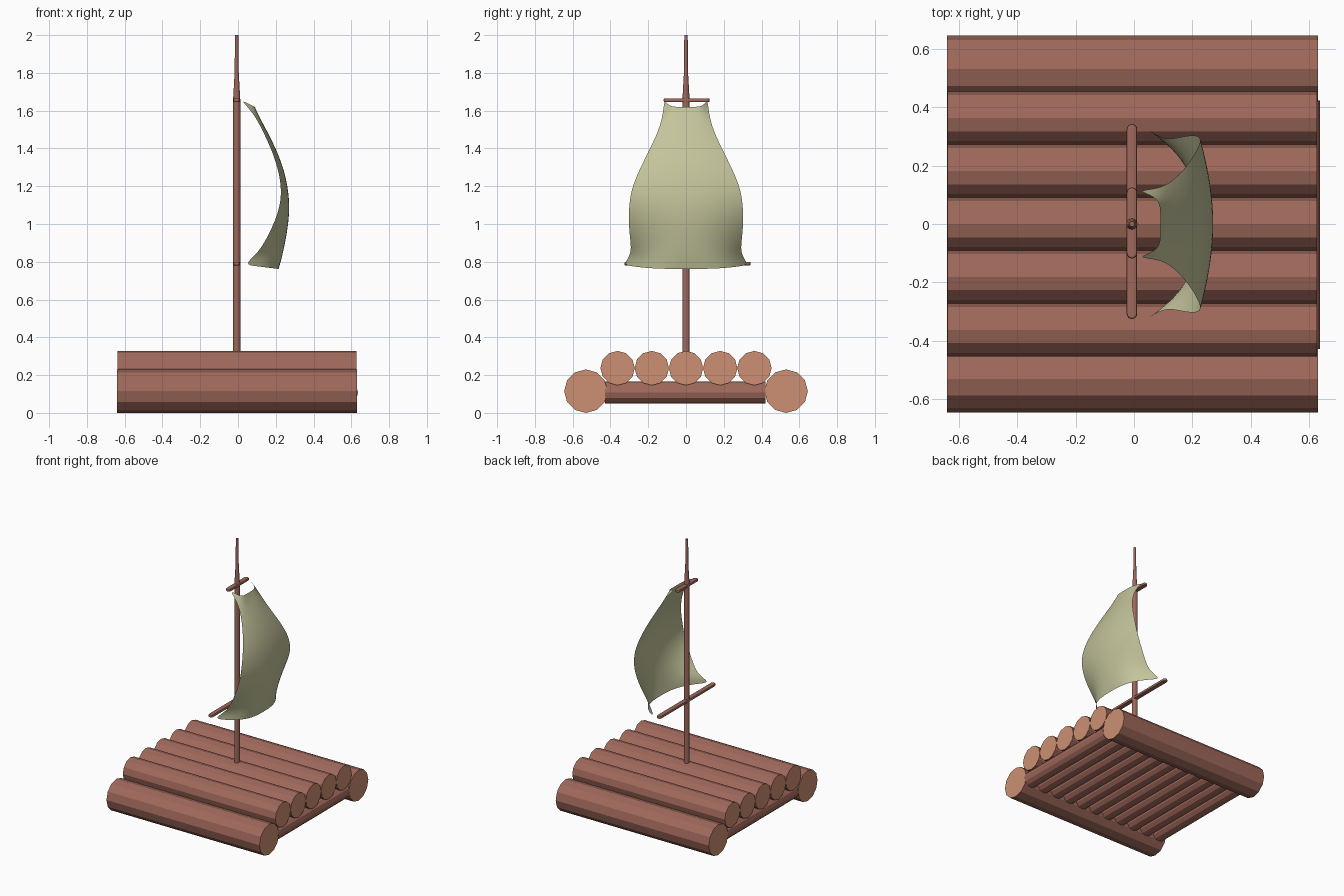
import bpy, bmesh
from math import pi, cos, sin
from mathutils import Matrix, Vector

if "Cube" in bpy.data.objects:
    bpy.data.objects.remove(bpy.data.objects["Cube"])


def material(name, rgb):
    m = bpy.data.materials.new(name)
    m.use_nodes = True
    m.diffuse_color = (*rgb, 1)
    m.node_tree.nodes["Principled BSDF"].inputs["Base Color"].default_value = (*rgb, 1)
    return m


bark = material("bark brown", (0.35, 0.14, 0.105))
cut_wood = material("cut wood", (0.61, 0.28, 0.17))
canvas = material("canvas", (0.55, 0.55, 0.33))


def add_object(name, bm, *mats):
    mesh = bpy.data.meshes.new(name)
    bm.to_mesh(mesh)
    bm.free()
    for m in mats:
        mesh.materials.append(m)
    obj = bpy.data.objects.new(name, mesh)
    bpy.context.scene.collection.objects.link(obj)
    return obj


def log(name, centre, radius, length, axis):
    """Twelve-sided log along X or Y with pale sawn ends."""
    bm = bmesh.new()
    turn = Matrix.Rotation(pi / 2, 4, "Y" if axis == "X" else "X")
    bmesh.ops.create_cone(bm, cap_ends=True, segments=12, radius1=radius,
                          radius2=radius, depth=length,
                          matrix=Matrix.Translation(centre) @ turn)
    for f in bm.faces:
        f.material_index = 1 if len(f.verts) > 4 else 0
    return add_object(name, bm, bark, cut_wood)


# Raft: two large outer logs, five deck logs, a layer of cross logs
for side, y in (("left", 0.53), ("right", -0.53)):
    log("outer_log_" + side, (-0.005, y, 0.115), 0.115, 1.27, "X")
for i in range(5):
    log(f"deck_log_{i + 1}", (-0.006, (i - 2) * 0.181, 0.237), 0.091, 1.266, "X")
for i in range(11):
    log(f"cross_log_{i + 1}", (-0.002 + (i - 5) * 0.116, -0.003, 0.107), 0.058, 0.85, "Y")

# Mast: lathed profile with a tapered tip
MAST_X = -0.007
bm = bmesh.new()
rings = []
for r, z in ((0.019, 0.2), (0.019, 1.66), (0.011, 1.8), (0.009, 2.0)):
    rings.append([bm.verts.new((MAST_X + r * cos(a * pi / 6), r * sin(a * pi / 6), z))
                  for a in range(12)])
for lower, upper in zip(rings, rings[1:]):
    for a in range(12):
        b = (a + 1) % 12
        bm.faces.new((lower[a], lower[b], upper[b], upper[a]))
bm.faces.new(rings[-1])
bm.faces.new(rings[0][::-1])
add_object("mast", bm, bark)


def yard(name, y0, y1, z):
    """Flattened spar with round ends."""
    half, bm = 0.018, bmesh.new()
    outline = []
    for end, start in ((y1 - half, 0), (y0 + half, pi)):
        for k in range(9):
            a = start + pi * k / 8
            outline.append(bm.verts.new((MAST_X + half * cos(a), end + half * sin(a), z - 0.01)))
    face = bm.faces.new(outline)
    top = bmesh.ops.extrude_face_region(bm, geom=[face])["geom"]
    bmesh.ops.translate(bm, vec=Vector((0, 0, 0.02)),
                        verts=[v for v in top if isinstance(v, bmesh.types.BMVert)])
    bmesh.ops.recalc_face_normals(bm, faces=bm.faces)
    obj = add_object(name, bm, bark)
    bevel = obj.modifiers.new("round edges", "BEVEL")
    bevel.width, bevel.segments = 0.006, 2


yard("upper_yard", -0.118, 0.125, 1.655)
yard("lower_yard", -0.325, 0.342, 0.79)

# Sail rows: centre z, edge z, centre x, edge x, half width, edge sharpness
rows = [(1.62, 1.66, 0.09, 0.01, 0.115, 6),
        (1.58, 1.59, 0.105, 0.08, 0.12, 4),
        (1.5, 1.5, 0.15, 0.128, 0.142, 2),
        (1.4, 1.4, 0.2, 0.175, 0.19, 2),
        (1.3, 1.3, 0.24, 0.21, 0.24, 2),
        (1.2, 1.2, 0.263, 0.23, 0.285, 2),
        (1.1, 1.1, 0.274, 0.225, 0.302, 2),
        (1.0, 1.0, 0.267, 0.19, 0.304, 2),
        (0.9, 0.91, 0.25, 0.145, 0.294, 2),
        (0.82, 0.84, 0.232, 0.1, 0.288, 2.5),
        (0.762, 0.785, 0.215, 0.03, 0.335, 3)]
COLS = 14
bm = bmesh.new()
grid = []
for zc, ze, xc, xe, w, p in rows:
    line = []
    for c in range(COLS + 1):
        s = 2 * c / COLS - 1
        t = abs(s) ** p
        line.append(bm.verts.new((xc + (xe - xc) * t, w * s, zc + (ze - zc) * t)))
    grid.append(line)
for a, b in zip(grid, grid[1:]):
    for c in range(COLS):
        bm.faces.new((a[c], b[c], b[c + 1], a[c + 1]))
for f in bm.faces:
    f.smooth = True
sail = add_object("sail", bm, canvas)
sub = sail.modifiers.new("soft cloth", "SUBSURF")
sub.levels = sub.render_levels = 2
